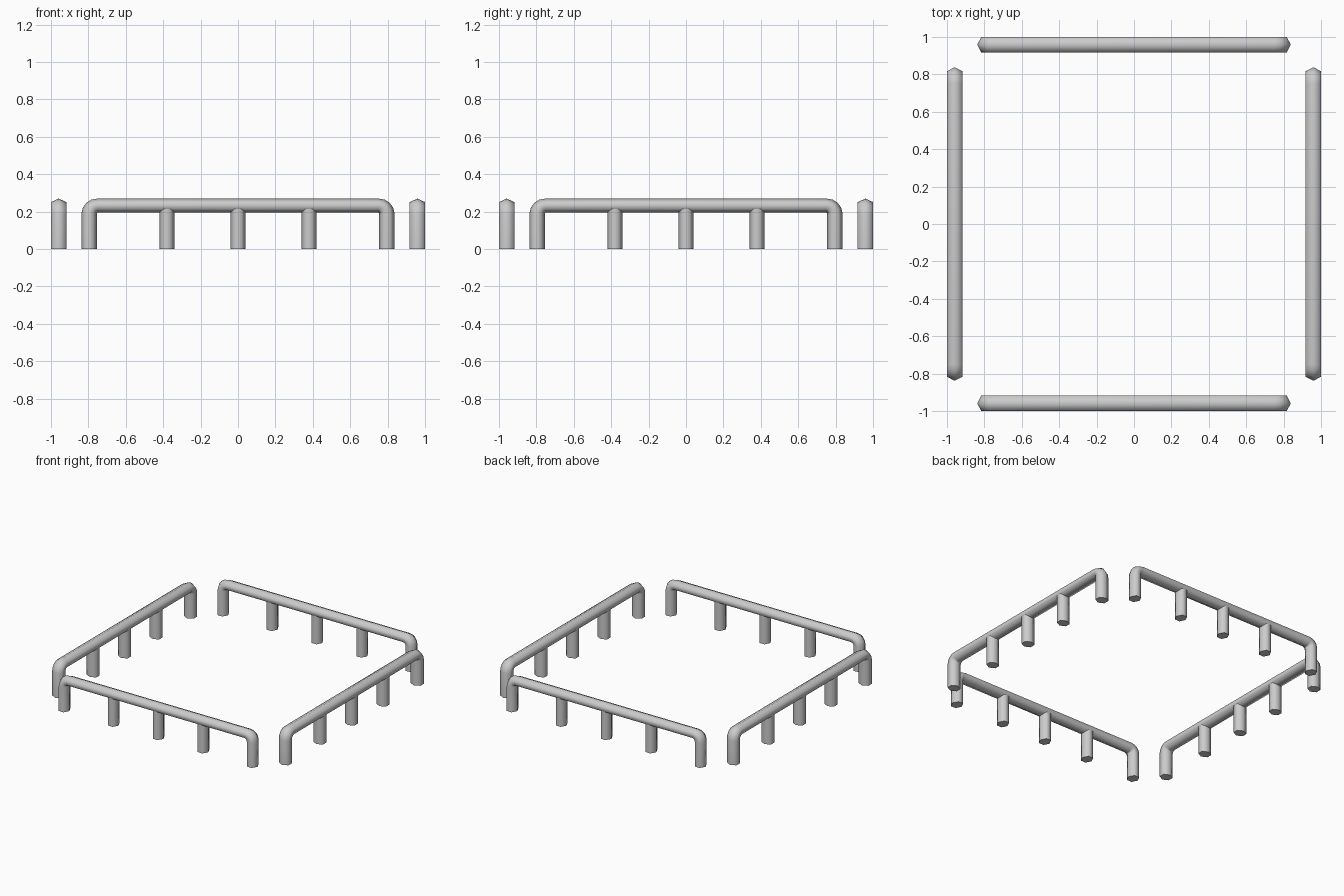
import bpy, bmesh
from math import cos, sin, pi
from mathutils import Matrix, Vector

if "Cube" in bpy.data.objects:
    bpy.data.objects.remove(bpy.data.objects["Cube"])

HALF_W = 0.041            # half width across the flats of the six-sided tube
POST_R, RAIL_R = 0.042, 0.0375
CENTRE = 1.0 - HALF_W     # distance of each barrier from the middle
END_X, RAIL_Z, BEND = 0.796, 0.2325, 0.045


def ring(centre, axis, r):
    """Six-sided section: points along axis, flats facing y."""
    pts = []
    for k in range(6):
        a = k * pi / 3
        side = Vector((0, HALF_W * sin(a) / sin(pi / 3), 0))
        pts.append(centre + axis * (r * cos(a)) + side)
    return pts


def tube(name, rings, matrix):
    bm = bmesh.new()
    loops = [[bm.verts.new(p) for p in pts] for pts in rings]
    for a, b in zip(loops, loops[1:]):
        for k in range(6):
            n = (k + 1) % 6
            bm.faces.new((a[k], a[n], b[n], b[k]))
    bm.faces.new(loops[0])
    bm.faces.new(loops[-1])
    bmesh.ops.recalc_face_normals(bm, faces=bm.faces)
    mesh = bpy.data.meshes.new(name)
    bm.to_mesh(mesh)
    bm.free()
    mesh.transform(matrix)
    for f in mesh.polygons:
        f.use_smooth = len(f.vertices) == 4
    mesh.set_sharp_from_angle(angle=1.2)
    obj = bpy.data.objects.new(name, mesh)
    bpy.context.collection.objects.link(obj)


def rail_rings():
    """Left post, rounded bend, top rail, bend and right post."""
    half = [ring(Vector((-END_X, 0, 0)), Vector((-1, 0, 0)), POST_R)]
    pivot = Vector((-END_X + BEND, 0, RAIL_Z - BEND))
    for k in range(5):
        a = k / 4 * pi / 2
        out = Vector((-cos(a), 0, sin(a)))
        half.append(ring(pivot + out * BEND, out,
                         POST_R + (RAIL_R - POST_R) * k / 4))
    other = [[Vector((-p.x, p.y, p.z)) for p in r] for r in reversed(half)]
    return half + other


for i, side in enumerate(("front", "right", "back", "left")):
    m = Matrix.Rotation(i * pi / 2, 4, 'Z') @ Matrix.Translation((0, -CENTRE, 0))
    # Bent tube forming the end posts and the top rail
    tube(side + "_rail", rail_rings(), m)
    # Three short inner posts
    for j, x in enumerate((-0.38, 0, 0.38)):
        posts = [ring(Vector((x, 0, z)), Vector((1, 0, 0)), 0.041)
                 for z in (0, 0.215)]
        tube(f"{side}_post_{j + 1}", posts, m)
